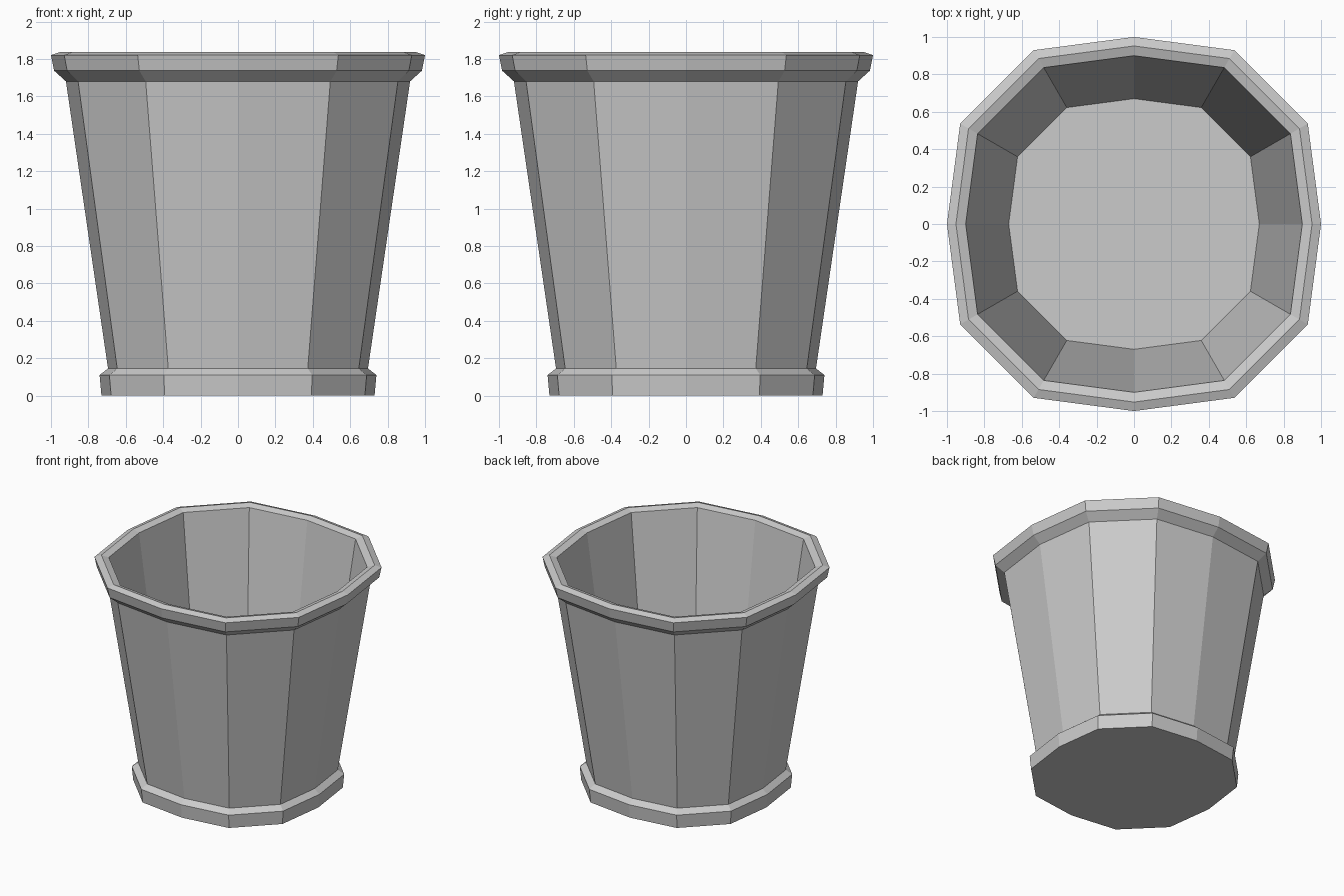
import bpy
import bmesh
from math import cos, sin, pi

cube = bpy.data.objects.get("Cube")
if cube:
    bpy.data.objects.remove(cube)

SIDES = 12
CORNER = 1.073  # corners between the four axis points stand further out


def make_material(name, color):
    mat = bpy.data.materials.new(name)
    mat.use_nodes = True
    mat.diffuse_color = color
    mat.node_tree.nodes["Principled BSDF"].inputs["Base Color"].default_value = color
    return mat


def ring(bm, radius, z):
    verts = []
    for i in range(SIDES):
        r = radius if i % 3 == 0 else radius * CORNER
        a = 2 * pi * i / SIDES
        verts.append(bm.verts.new((r * cos(a), r * sin(a), z)))
    return verts


def lathe(name, profile, mat):
    bm = bmesh.new()
    rings = [ring(bm, r, z) for r, z in profile]
    for low, high in zip(rings, rings[1:]):
        for i in range(SIDES):
            j = (i + 1) % SIDES
            bm.faces.new((low[i], low[j], high[j], high[i]))
    # Underside and inner floor
    bm.faces.new(rings[0][::-1])
    bm.faces.new(rings[-1])
    mesh = bpy.data.meshes.new(name)
    bm.to_mesh(mesh)
    bm.free()
    mesh.materials.append(mat)
    obj = bpy.data.objects.new(name, mesh)
    bpy.context.collection.objects.link(obj)
    return obj


grey = make_material("plain grey", (0.6, 0.6, 0.6, 1))

# Outer wall from the foot up, over the rim and down the inside
foot = [(0.73, 0), (0.74, 0.11), (0.695, 0.145)]
rim = [(0.92, 1.68), (0.983, 1.737), (1.0, 1.82), (0.952, 1.837), (0.9, 1.82)]
floor = [(0.67, 0.2)]
lathe("plant_pot", foot + rim + floor, grey)
